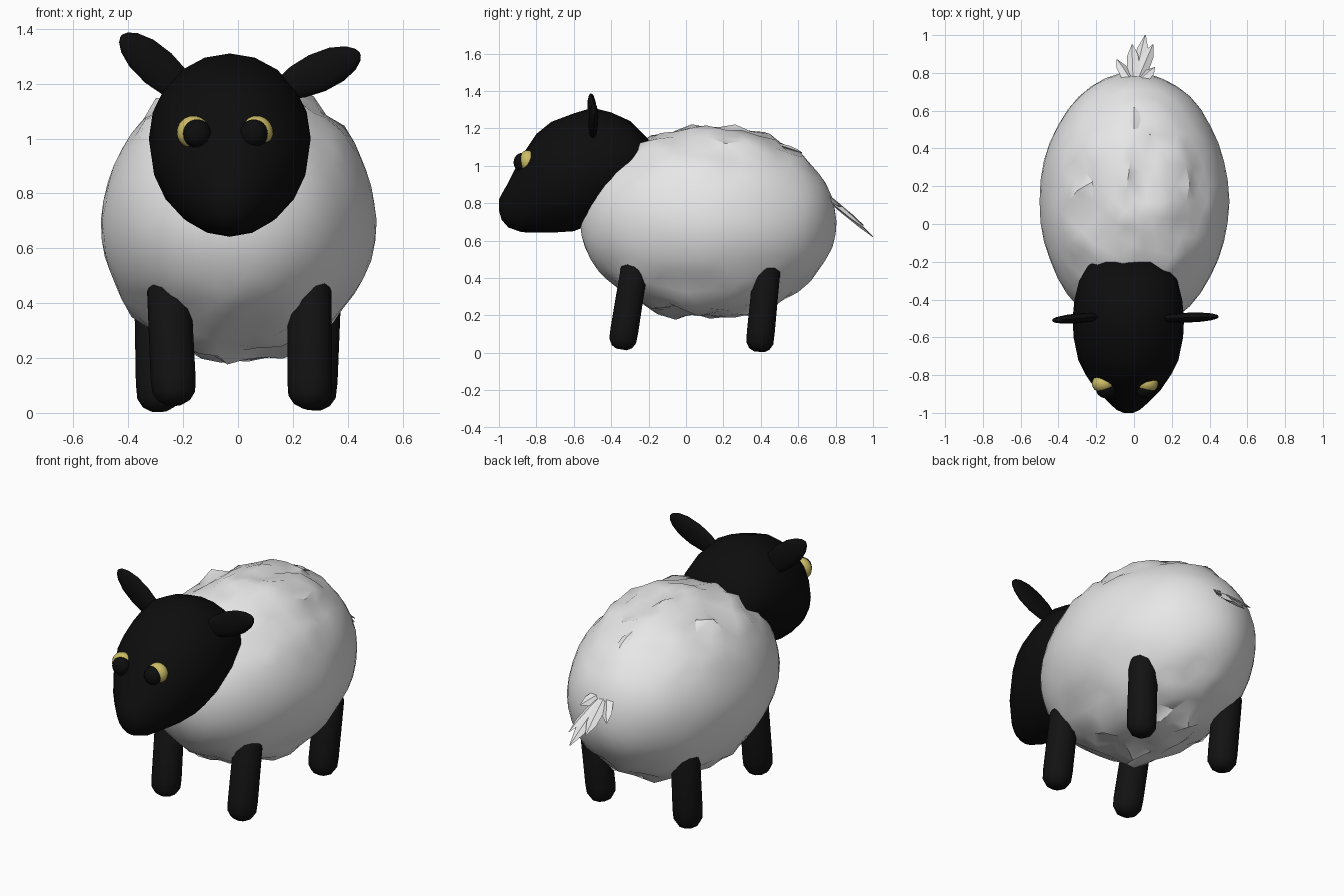
import bpy, bmesh, math, random
from mathutils import Vector, noise

random.seed(4)
cube = bpy.data.objects.get("Cube")
if cube:
    bpy.data.objects.remove(cube, do_unlink=True)


def material(name, colour):
    m = bpy.data.materials.new(name)
    m.use_nodes = True
    m.diffuse_color = (*colour, 1)
    bsdf = next(n for n in m.node_tree.nodes if n.type == 'BSDF_PRINCIPLED')
    bsdf.inputs["Base Color"].default_value = (*colour, 1)
    bsdf.inputs["Roughness"].default_value = 0.8
    return m


wool = material("white wool", (0.8, 0.8, 0.8))
face = material("black face", (0.004, 0.004, 0.004))
hide = material("black leg", (0.006, 0.006, 0.006))
amber = material("yellow eye", (0.6, 0.5, 0.13))


def finish(name, bm, mat, angle=40):
    bmesh.ops.recalc_face_normals(bm, faces=bm.faces)
    mesh = bpy.data.meshes.new(name)
    bm.to_mesh(mesh)
    bm.free()
    mesh.materials.append(mat)
    obj = bpy.data.objects.new(name, mesh)
    bpy.context.collection.objects.link(obj)
    bpy.ops.object.select_all(action='DESELECT')
    obj.select_set(True)
    bpy.context.view_layer.objects.active = obj
    bpy.ops.object.shade_smooth_by_angle(angle=math.radians(angle))
    return obj


def loft(name, rings, u, v, mat, sides=12, angle=40):
    """Skin elliptical rings (centre, radius along u, radius along v)."""
    bm = bmesh.new()
    u, v = Vector(u), Vector(v)
    loops = []
    for c, ru, rv in rings:
        loops.append([bm.verts.new(Vector(c) + u * ru * math.cos(t) + v * rv * math.sin(t))
                      for t in (math.tau * i / sides for i in range(sides))])
    for a, b in zip(loops, loops[1:]):
        for i in range(sides):
            j = (i + 1) % sides
            bm.faces.new((a[i], a[j], b[j], b[i]))
    bm.faces.new(loops[0])
    bm.faces.new(loops[-1])
    return finish(name, bm, mat, angle)


def along(name, start, end, profile, side, mat, sides=12, angle=40):
    """Loft along a straight line; profile holds (fraction, side radius, other radius)."""
    a, b = Vector(start), Vector(end)
    axis = (b - a).normalized()
    u = Vector(side)
    u = (u - axis * u.dot(axis)).normalized()
    rings = [(a.lerp(b, t), r, s) for t, r, s in profile]
    return loft(name, rings, u, axis.cross(u), mat, sides, angle)


def ball(name, centre, size, mat):
    bm = bmesh.new()
    bmesh.ops.create_uvsphere(bm, u_segments=20, v_segments=12, radius=1)
    for vert in bm.verts:
        vert.co = Vector(centre) + vert.co * Vector(size)
    return finish(name, bm, mat)


# Woolly body: smooth flanks, ruffled back and belly
bm = bmesh.new()
bmesh.ops.create_icosphere(bm, subdivisions=4, radius=1)
for vert in bm.verts:
    n = vert.co.normalized()
    p = Vector((n.x * 0.5, 0.12 + n.y * 0.685, 0.7 + n.z * 0.51))
    ruffle = min(1, max(0, (abs(n.z) - 0.45) / 0.35))
    bump = 0.045 * noise.noise(p * 9) + random.uniform(-0.007, 0.012)
    low = 0.008 * noise.noise(p * 4)
    vert.co = p + n * (low + ruffle * bump)
    vert.co += Vector([random.uniform(-1, 1) for _ in range(3)]) * 0.009 * ruffle
finish("wool_body", bm, wool, 38)

# Head, from muzzle to crown: (y, bottom, top, half width)
sections = [(-1.0, 0.76, 0.82, 0.025), (-0.985, 0.71, 0.85, 0.06), (-0.95, 0.67, 0.91, 0.1),
            (-0.88, 0.645, 1.05, 0.17), (-0.8, 0.642, 1.17, 0.225), (-0.72, 0.642, 1.235, 0.265),
            (-0.6, 0.65, 1.28, 0.29), (-0.5, 0.69, 1.31, 0.295), (-0.4, 0.75, 1.285, 0.285),
            (-0.3, 0.83, 1.24, 0.26), (-0.2, 0.92, 1.14, 0.2)]
loft("head", [((-0.03, y, (lo + hi) / 2), w, (hi - lo) / 2) for y, lo, hi, w in sections],
     (1, 0, 0), (0, 0, 1), face, 20, 60)
ball("nose", (-0.03, -0.965, 0.805), (0.05, 0.03, 0.025), face)

# Flat leaf-shaped ears
leaf = [(0, 0.04, 0.018), (0.2, 0.062, 0.024), (0.45, 0.072, 0.026), (0.7, 0.066, 0.024),
        (0.88, 0.046, 0.018), (0.97, 0.024, 0.011), (1, 0.006, 0.004)]
along("right_ear", (-0.18, -0.49, 1.16), (-0.425, -0.51, 1.375), leaf, (0, 0, 1), face)
along("left_ear", (0.16, -0.5, 1.18), (0.445, -0.49, 1.31), leaf, (0, 0, 1), face)

# Eyes with bulging pupils
for side, eye_x, pupil_x in (("right", -0.163, -0.15), ("left", 0.068, 0.058)):
    ball(side + "_eye", (eye_x, -0.845, 1.023), (0.06, 0.05, 0.06), amber)
    ball(side + "_pupil", (pupil_x, -0.872, 1.018), (0.052, 0.05, 0.052), face)

# Legs: round-ended posts leaning back towards the top
post = [(0, 0.03, 0.03), (0.03, 0.058, 0.058), (0.09, 0.078, 0.076), (0.2, 0.082, 0.078),
        (0.85, 0.08, 0.076), (0.95, 0.055, 0.055), (1, 0.02, 0.02)]
for name, foot, top in (
        ("front_right_leg", (-0.232, -0.345, 0.03), (-0.255, -0.265, 0.52)),
        ("front_left_leg", (0.262, -0.345, 0.018), (0.26, -0.265, 0.52)),
        ("rear_right_leg", (-0.288, 0.39, 0.006), (-0.3, 0.44, 0.52)),
        ("rear_left_leg", (0.276, 0.39, 0.012), (0.3, 0.44, 0.52))):
    along(name, foot, top, post, (1, 0, 0), hide, 10, 50)

# Tail of crumpled wool blades, with one loose tuft on the rump
blade = [(0, 0.02, 0.01), (0.4, 0.035, 0.014), (0.75, 0.03, 0.01), (1, 0.003, 0.002)]
root = (0.0, 0.72, 0.86)
tips = [(0.06, 1.0, 0.62), (0.1, 0.95, 0.67), (-0.01, 0.95, 0.68), (-0.09, 0.87, 0.74),
        (0.11, 0.83, 0.78)]
for i, tip in enumerate(tips):
    along(f"tail_blade_{i + 1}", root, tip, blade, (1, 0, 0.3 * (-1) ** i), wool, 4, 20)
along("rump_tuft", (0, 0.5, 1.11), (0, 0.62, 1.07), blade, (1, 0, 0), wool, 4, 20)
